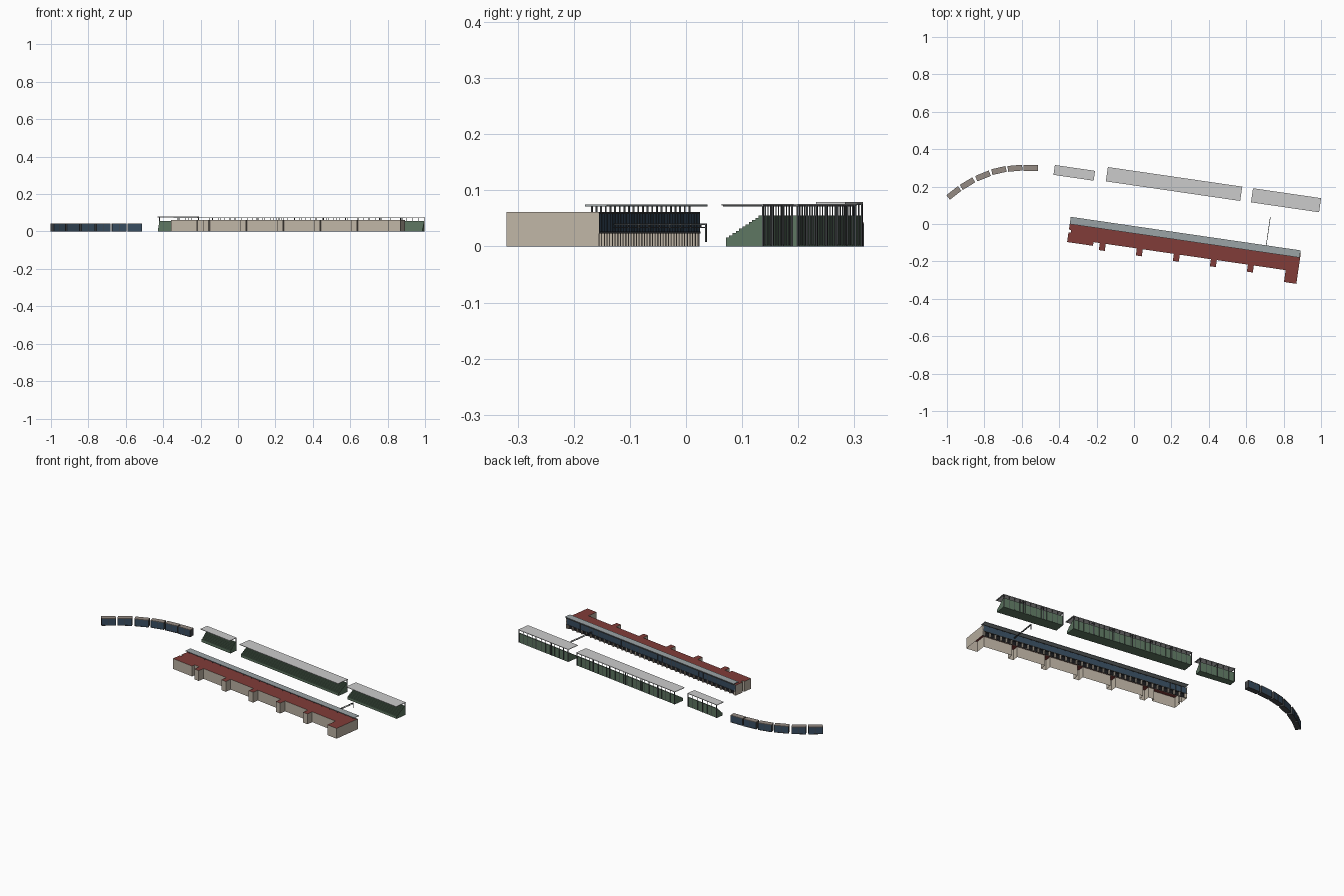
import bpy, bmesh, math
from mathutils import Matrix, Vector

if "Cube" in bpy.data.objects:
    bpy.data.objects.remove(bpy.data.objects["Cube"])

# The whole complex is laid out along an axis turned about z
SITE = Matrix.Rotation(math.radians(-8.3), 4, 'Z')


def mat(name, r, g, b):
    m = bpy.data.materials.new(name)
    m.diffuse_color = (r, g, b, 1)
    m.use_nodes = True
    m.node_tree.nodes["Principled BSDF"].inputs["Base Color"].default_value = m.diffuse_color
    return m


BEIGE = mat("beige", .52, .46, .38)
RED = mat("roof_red", .22, .045, .04)
BLUE = mat("blue_glass", .04, .075, .12)
GREEN = mat("green", .11, .18, .12)
DARK = mat("dark", .012, .012, .014)
STEEL = mat("steel", .06, .065, .07)
CANOPY = mat("canopy_grey", .33, .37, .38)
TAUPE = mat("taupe", .30, .26, .23)


def finish(name, bm, mats, matrix=SITE):
    bm.transform(matrix)
    bmesh.ops.recalc_face_normals(bm, faces=bm.faces)
    me = bpy.data.meshes.new(name)
    bm.to_mesh(me)
    bm.free()
    for m in mats:
        me.materials.append(m)
    ob = bpy.data.objects.new(name, me)
    bpy.context.collection.objects.link(ob)
    return ob


def boxes(name, items, m, matrix=SITE):
    """One object from a list of (u0, u1, v0, v1, z0, z1) boxes."""
    bm = bmesh.new()
    for u0, u1, v0, v1, z0, z1 in items:
        t = Matrix.Translation(((u0 + u1) / 2, (v0 + v1) / 2, (z0 + z1) / 2))
        s = Matrix.Diagonal((u1 - u0, v1 - v0, z1 - z0, 1))
        bmesh.ops.create_cube(bm, size=1, matrix=t @ s)
    return finish(name, bm, [m], matrix)


def spread(a, b, n):
    return [a + (b - a) * i / (n - 1) for i in range(n)]


def extrude(bm, pts, vec):
    f = bm.faces.new([bm.verts.new(p) for p in pts])
    ext = bmesh.ops.extrude_face_region(bm, geom=[f], use_keep_orig=True)
    top = [v for v in ext['geom'] if isinstance(v, bmesh.types.BMVert)]
    bmesh.ops.translate(bm, verts=top, vec=vec)
    return f


# --- Long building: plan outline with buttress bays, open underneath ---
U0, U1, BACK, FRONT, H = -.34, .905, -.034, -.127, .061
plan = [(U1, BACK), (U0, BACK), (U0, -.08), (U0 + .012, -.08),
        (U0 + .012, -.095), (U0, -.095), (U0, -.147), (-.2, -.147), (-.2, FRONT)]
for k in range(5):
    c = -.15 + .2 * k
    plan += [(c - .016, FRONT), (c - .016, -.165), (c + .016, -.165), (c + .016, FRONT)]
plan += [(.838, FRONT), (.838, -.191), (U1, -.191)]
bm = bmesh.new()
floor = extrude(bm, [(u, v, 0) for u, v in plan], Vector((0, 0, H)))
bm.faces.remove(floor)
for f in bm.faces:
    if all(v.co.z > H / 2 for v in f.verts):
        f.material_index = 1
finish("main_building", bm, [BEIGE, RED])

# Rear elevation: end piers, garage doors, columns, glazed upper storey
boxes("end_piers", [(U0, U0 + .006, BACK, -.025, 0, H),
                    (U1 - .006, U1, BACK, -.025, 0, H)], BEIGE)
boxes("garage_openings", [(U0 + .006, U1 - .006, BACK, BACK + .001, .003, .024)], DARK)
boxes("garage_columns", [(u - .004, u + .004, BACK, -.026, 0, .024)
                         for u in spread(U0 + .012, U1 - .012, 38)], BEIGE)
boxes("upper_glazing", [(U0 + .001, U1 - .001, BACK, -.025, .026, .059)], BLUE)
boxes("glazing_mullions", [(u - .0008, u + .0008, -.026, -.0243, .026, .059)
                           for u in spread(U0 + .002, U1 - .002, 38)], STEEL)
boxes("balcony_edge", [(U0, U1, BACK, -.0235, .0235, .0265),
                       (U0, U1, BACK, -.0245, .058, H)], STEEL)

# Roof canopy on a row of posts
boxes("building_canopy", [(U0, .902, -.05, -.011, .0715, .0745)], CANOPY)
boxes("canopy_posts", [(u - .0012, u + .0012, -.042, -.039, H, .0715)
                       for u in spread(U0 + .02, U1 - .02, 22)], STEEL)

# Gantry across the lane in front of the garages
boxes("lane_gantry", [(.7145, .7175, -.03, .142, .0385, .041),
                      (.7145, .7175, -.03, .142, .033, .0345),
                      (.7145, .7175, .139, .142, .008, .041)]
      + [(.715, .717, v, v + .002, .034, .039) for v in spread(0, .13, 8)], STEEL)


# --- Covered grandstands: stepped seating, back posts, flat roof ---
def grandstand(name, u0, u1, v0, v1, roof_z, steps=11):
    a, b = v0 + .008, v1 - .003
    run, rise = (b - a) / steps, .043 / steps
    prof = [(a, 0)]
    for i in range(steps):
        z = .012 + rise * (i + 1)
        prof += [(a + run * i, z), (a + run * (i + 1), z)]
    prof.append((b, 0))
    bm = bmesh.new()
    extrude(bm, [(u0 + .003, v, z) for v, z in prof], Vector((u1 - u0 - .006, 0, 0)))
    finish(name + "_seating", bm, [GREEN])
    boxes(name + "_roof", [(u0, u1, v0, v1, roof_z - .003, roof_z)], None)
    n = max(2, round((u1 - u0) / .03))
    posts = [(u - .001, u + .001, b, b + .002, .003, roof_z - .003)
             for u in spread(u0 + .004, u1 - .004, n)]
    # heavier frames with roof beams
    for u in spread(u0 + .004, u1 - .004, max(3, round((u1 - u0) / .13) + 1)):
        posts += [(u - .002, u + .002, b, b + .003, 0, roof_z - .003),
                  (u - .001, u + .001, v0 + .003, b, roof_z - .005, roof_z - .003)]
    boxes(name + "_frames", posts, STEEL)


grandstand("left_stand", -.464, -.247, .198, .251, .079, 8)
grandstand("middle_stand", -.182, .544, .204, .281, .076)
grandstand("right_stand", .602, .970, .205, .281, .076)

# --- Curved row of six small pavilions ---
spots = [(-.963, .166, 38), (-.890, .216, 31), (-.807, .257, 22),
         (-.722, .286, 13), (-.636, .298, 5), (-.551, .300, 0)]
for i, (x, y, deg) in enumerate(spots, 1):
    place = Matrix.Translation((x, y, 0)) @ Matrix.Rotation(math.radians(deg), 4, 'Z')
    L, W = .039, .0155
    boxes(f"pavilion_{i}_walls", [(-L + .001, L - .001, -W + .001, W - .001, .003, .04)], BLUE, place)
    boxes(f"pavilion_{i}_roof", [(-L, L, -W, W, .04, .043)], TAUPE, place)
    boxes(f"pavilion_{i}_frame",
          [(-L, L, -W, W, 0, .003)]
          + [(u - .001, u + .001, -W, W, .003, .04) for u in (-L + .001, 0, L - .001)], STEEL, place)
